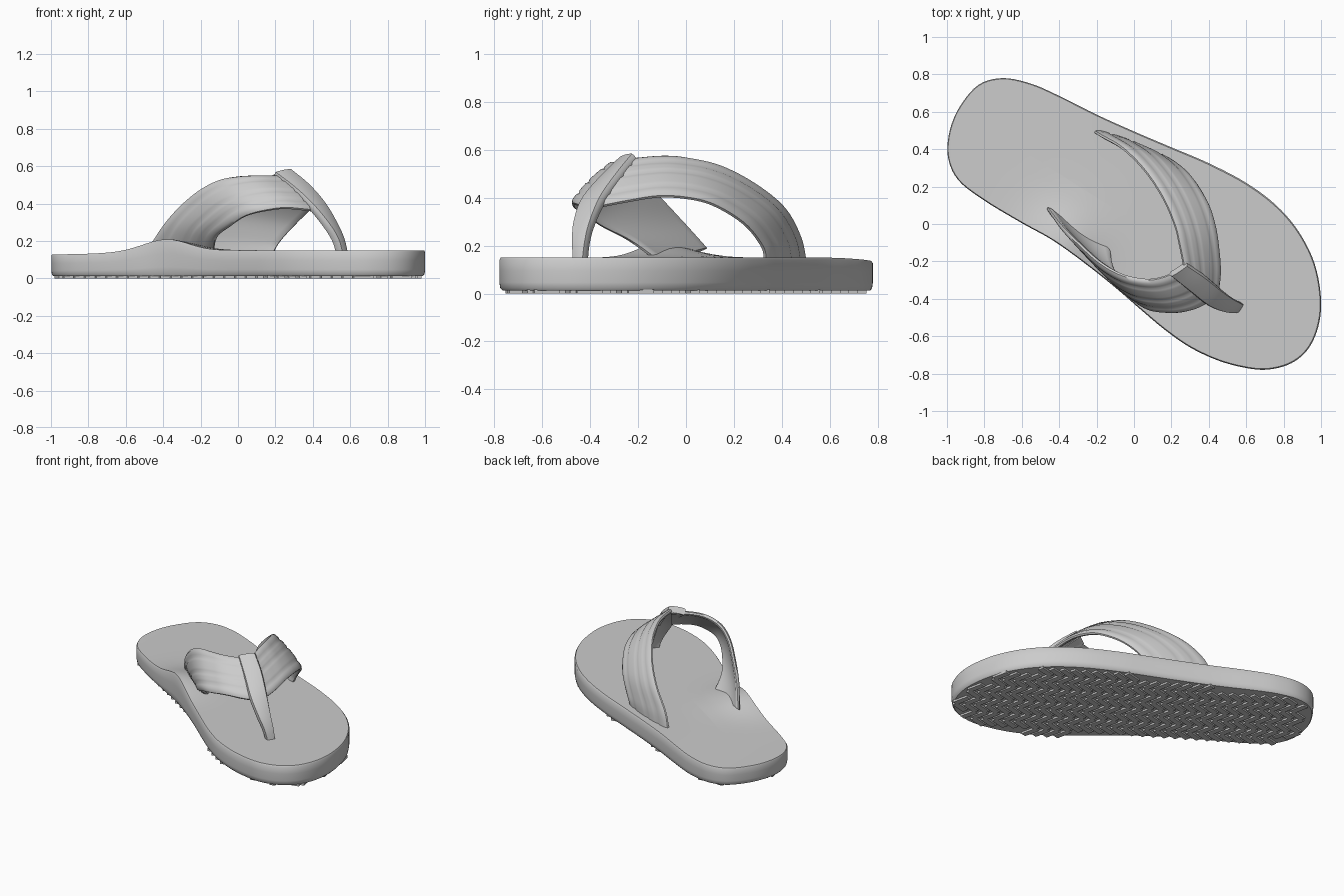
import bpy, bmesh, math
from mathutils import Vector

if "Cube" in bpy.data.objects:
    bpy.data.objects.remove(bpy.data.objects["Cube"])


def spline(pts, n, closed=False):
    """Catmull-Rom curve through pts, n samples per span."""
    P = [Vector(p) for p in pts]
    m = len(P)
    get = (lambda i: P[i % m]) if closed else (
        lambda i: P[i] if 0 <= i < m else (2 * P[0] - P[1] if i < 0 else 2 * P[-1] - P[-2]))
    out = []
    for i in range(m if closed else m - 1):
        a, b, c, d = get(i - 1), get(i), get(i + 1), get(i + 2)
        for k in range(n):
            t = k / n
            out.append(0.5 * (2 * b + (c - a) * t + (2 * a - 5 * b + 4 * c - d) * t * t
                              + (3 * b - a - 3 * c + d) * t ** 3))
    if not closed:
        out.append(P[-1].copy())
    return out


def finish(name, bm, angle=40):
    bmesh.ops.remove_doubles(bm, verts=bm.verts, dist=1e-5)
    bmesh.ops.recalc_face_normals(bm, faces=bm.faces)
    me = bpy.data.meshes.new(name)
    bm.to_mesh(me)
    bm.free()
    ob = bpy.data.objects.new(name, me)
    bpy.context.collection.objects.link(ob)
    me.shade_smooth()
    me.set_sharp_from_angle(angle=math.radians(angle))
    return ob


def bridge(bm, rings):
    for r, s in zip(rings, rings[1:]):
        for i in range(len(r)):
            j = (i + 1) % len(r)
            bm.faces.new((r[i], r[j], s[j], s[i]))


# Sole outline, seen from above
outline = spline([(-.70, .78), (-.55, .75), (-.4, .685), (-.2, .585), (0, .495), (.2, .41),
                  (.4, .325), (.6, .22), (.76, .10), (.88, -.04), (.965, -.21), (1, -.4),
                  (.985, -.55), (.93, -.67), (.84, -.745), (.72, -.778), (.6, -.77), (.45, -.73),
                  (.3, -.66), (.17, -.57), (.05, -.47), (-.1, -.34), (-.25, -.22), (-.43, -.09),
                  (-.6, .005), (-.8, .125), (-.94, .235), (-.995, .36), (-.985, .5),
                  (-.93, .63), (-.83, .745)], 5, True)
A0, A1 = Vector((-.70, .46)), Vector((.62, -.38))
AX = A1 - A0


def deck_z(x, y):
    t = min(1, max(0, (x + 1) / .8))
    arch = math.exp(-((x + .39) / .2) ** 2 - ((y + .12) / .2) ** 2)
    return .128 + .022 * t * t * (3 - 2 * t) + .062 * arch


# Sole: rings from the bottom axis, up the wall, over the foot bed
bm = bmesh.new()
rings = []
levels = [(0, 0), (.5, 0), (.965, 0), (.99, .08), (1, .25), (1, .6), (1, .93), (.985, 1),
          (.9, 1), (.78, 1), (.65, 1), (.5, 1), (.35, 1), (.18, 1), (0, 1)]
for s, h in levels:
    ring = []
    for p in outline:
        k = min(1, max(0, (p - A0).dot(AX) / AX.length_squared))
        q = (A0 + AX * k).lerp(p, s)
        ring.append(bm.verts.new((q.x, q.y, .012 + h * (deck_z(q.x, q.y) - .012))))
    rings.append(ring)
bmesh.ops.recalc_face_normals(bm, faces=bm.faces)
bridge(bm, rings)
bmesh.ops.dissolve_degenerate(bm, dist=1e-5, edges=bm.edges)
finish("sole", bm)


# Herringbone tread under the sole
def inside(p):
    hit = False
    for a, b in zip(outline, outline[1:] + outline[:1]):
        if (a.y > p.y) != (b.y > p.y) and p.x < a.x + (p.y - a.y) / (b.y - a.y) * (b.x - a.x):
            hit = not hit
    return hit


bm = bmesh.new()
U = AX.normalized()
V = Vector((-U.y, U.x))
for i in range(-18, 19):
    for j in range(-9, 10):
        c = U * (i * .068) + V * (j * .084)
        d = (U + V * (1 if j % 2 else -1)).normalized()
        w = Vector((-d.y, d.x)) * .019
        d = d * .054
        corners = [c + d + w, c - d + w, c - d - w, c + d - w]
        if all(inside(q) for q in corners):
            lo = [bm.verts.new((q.x, q.y, 0)) for q in corners]
            hi = [bm.verts.new((q.x, q.y, .016)) for q in corners]
            bridge(bm, [lo, hi])
            bm.faces.new(lo)
            bm.faces.new(hi)
finish("tread", bm)

# Straps: solid ribbons between two edge curves, bulging away from the foot
FOOT = Vector((.08, -.05, .2))


def ribbon(name, edge_a, edge_b, bulge, thick, grooves=(), lift=0):
    ea, eb = spline(edge_a, 6), spline(edge_b, 6)
    bm = bmesh.new()
    rings = []
    N, last = 20, len(ea) - 1
    for i in range(last + 1):
        a, b = ea[i], eb[i]
        i0, i1 = max(0, i - 1), min(last, i + 1)
        tan = (ea[i1] + eb[i1]) - (ea[i0] + eb[i0])
        n = tan.cross(b - a).normalized()
        if n.dot((a + b) / 2 - FOOT) < 0:
            n = -n
        outer, inner = [], []
        for k in range(N + 1):
            t = k / N
            p = a.lerp(b, t)
            arc = bulge * (b - a).length * 4 * t * (1 - t) + lift
            dip = .005 if k in grooves else 0
            rim = thick * .3 if k in (0, N) else 0
            outer.append(bm.verts.new(p + n * (arc - dip - rim)))
            inner.append(bm.verts.new(p + n * (arc - thick + rim)))
        rings.append(outer + inner[::-1])
    bridge(bm, rings)
    bm.faces.new(rings[0])
    bm.faces.new(rings[-1])
    return finish(name, bm, 50)


ribbon("outer_strap",
       [(-.21, .51, .13), (-.17, .485, .24), (-.06, .42, .36), (.06, .30, .46),
        (.16, .15, .54), (.225, 0, .575), (.25, -.1, .582), (.275, -.22, .572)],
       [(.19, .345, .13), (.23, .33, .2), (.32, .25, .30), (.40, .12, .38),
        (.44, 0, .41), (.46, -.12, .415), (.47, -.25, .395), (.462, -.35, .375)],
       .04, .028, (4, 9, 16))

ribbon("inner_strap",
       [(-.47, .075, .18), (-.39, -.03, .30), (-.30, -.12, .40), (-.2, -.21, .48),
        (-.1, -.27, .53), (0, -.30, .55), (.1, -.305, .556), (.2, -.275, .556), (.27, -.22, .565)],
       [(-.14, -.14, .14), (-.12, -.25, .22), (-.05, -.36, .28), (.02, -.43, .33),
        (.1, -.472, .36), (.2, -.482, .38), (.27, -.475, .385), (.34, -.455, .38), (.41, -.42, .372)],
       .04, .028, (4, 11, 16))

# Joining piece that wraps the straps and tapers into the toe post
ribbon("toe_post",
       [(.195, -.275, .557), (.30, -.36, .475), (.395, -.435, .385), (.475, -.468, .29),
        (.525, -.472, .21), (.55, -.468, .13)],
       [(.285, -.215, .575), (.38, -.28, .495), (.465, -.35, .395), (.525, -.395, .29),
        (.56, -.415, .21), (.58, -.425, .13)],
       .05, .042, (), .012)
